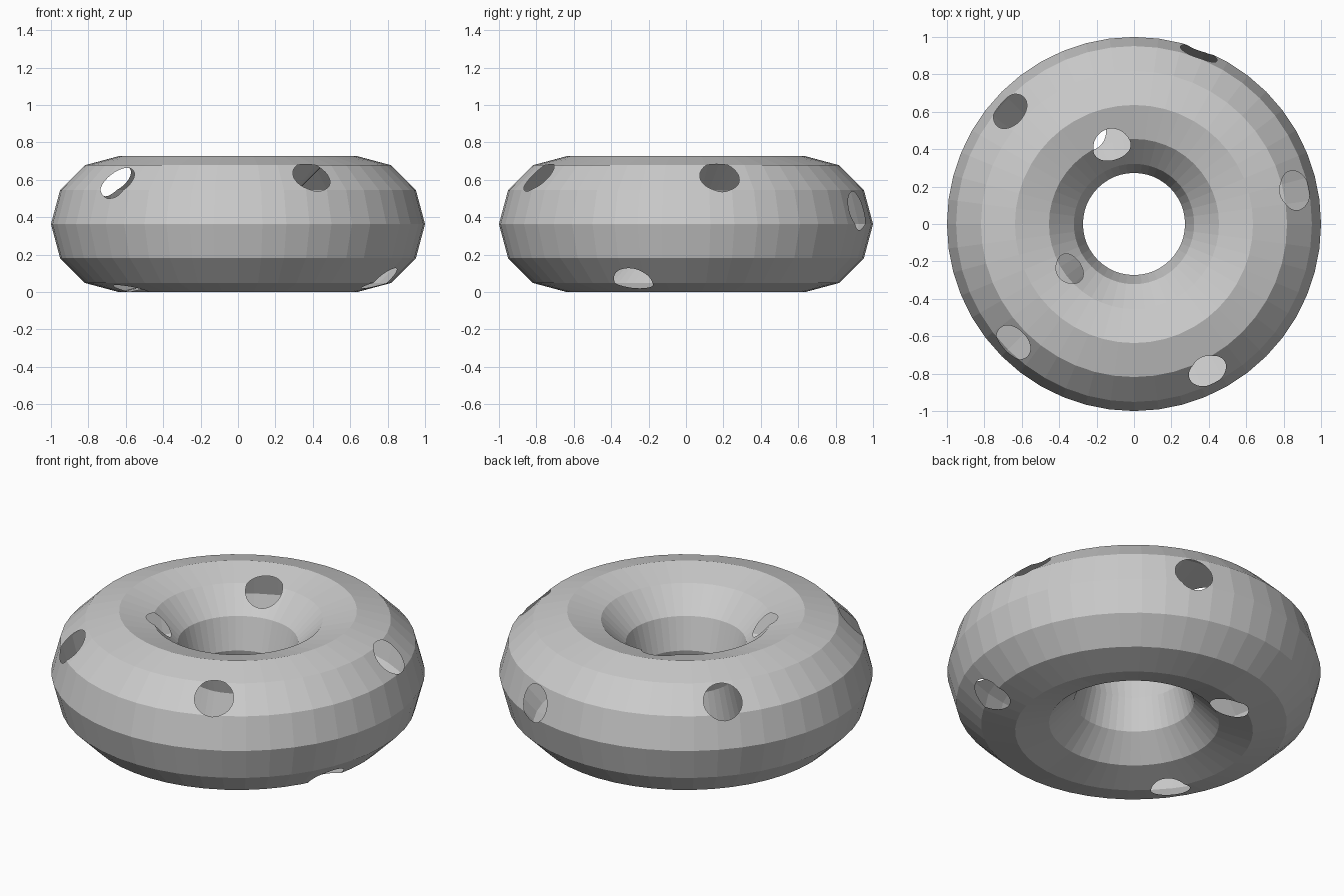
import bpy, bmesh
from math import radians, sin, cos
from mathutils import Vector
from mathutils.bvhtree import BVHTree

if "Cube" in bpy.data.objects:
    bpy.data.objects.remove(bpy.data.objects["Cube"])

R, r = 0.6365, 0.3635   # ring radius, tube radius

# hollow ring
bpy.ops.mesh.primitive_torus_add(major_segments=48, minor_segments=12,
                                 major_radius=R, minor_radius=r)
ring = bpy.context.object
ring.name = "hollow_ring"
skin = bmesh.new()
skin.from_mesh(ring.data)
tree = BVHTree.FromBMesh(skin)

# round holes: angle around the ring, angle around the tube, hole radius
holes = [
    (137.7, 42, 0.105), (69.2, 12, 0.105), (11.8, 46, 0.107),
    (-63.4, 46, 0.105), (224.5, 40, 0.105),          # outer side
    (106, 125, 0.102), (215, 128, 0.086),            # inner side, top
    (-20.2, -60, 0.107), (117.4, -104, 0.105), (213.2, -84, 0.105),  # underside
]


def drill(a, b, size):
    a, b = radians(a), radians(b)
    n = Vector((cos(b) * cos(a), cos(b) * sin(a), sin(b)))
    p = Vector((R * cos(a), R * sin(a), 0)) + n * r * 0.98
    bpy.ops.mesh.primitive_cylinder_add(
        vertices=32, radius=size, depth=0.26, location=p,
        rotation=n.to_track_quat('Z', 'Y').to_euler())
    cutter = bpy.context.object
    cutter.name = "hole_cutter"
    cutter.hide_render = True
    mod = ring.modifiers.new("hole", 'BOOLEAN')
    mod.operation = 'DIFFERENCE'
    mod.solver = 'EXACT'
    mod.object = cutter
    bpy.context.view_layer.objects.active = ring
    bpy.ops.object.modifier_apply(modifier=mod.name)
    bpy.data.objects.remove(cutter, do_unlink=True)


for h in holes:
    drill(*h)

# keep only the outer skin, so the ring is a thin shell
bm = bmesh.new()
bm.from_mesh(ring.data)
inside = [f for f in bm.faces
          if tree.find_nearest(f.calc_center_median())[3] > 0.0008]
bmesh.ops.delete(bm, geom=inside, context='FACES')
bmesh.ops.translate(bm, vec=(0, 0, r), verts=bm.verts)
bm.to_mesh(ring.data)
bm.free()
skin.free()
